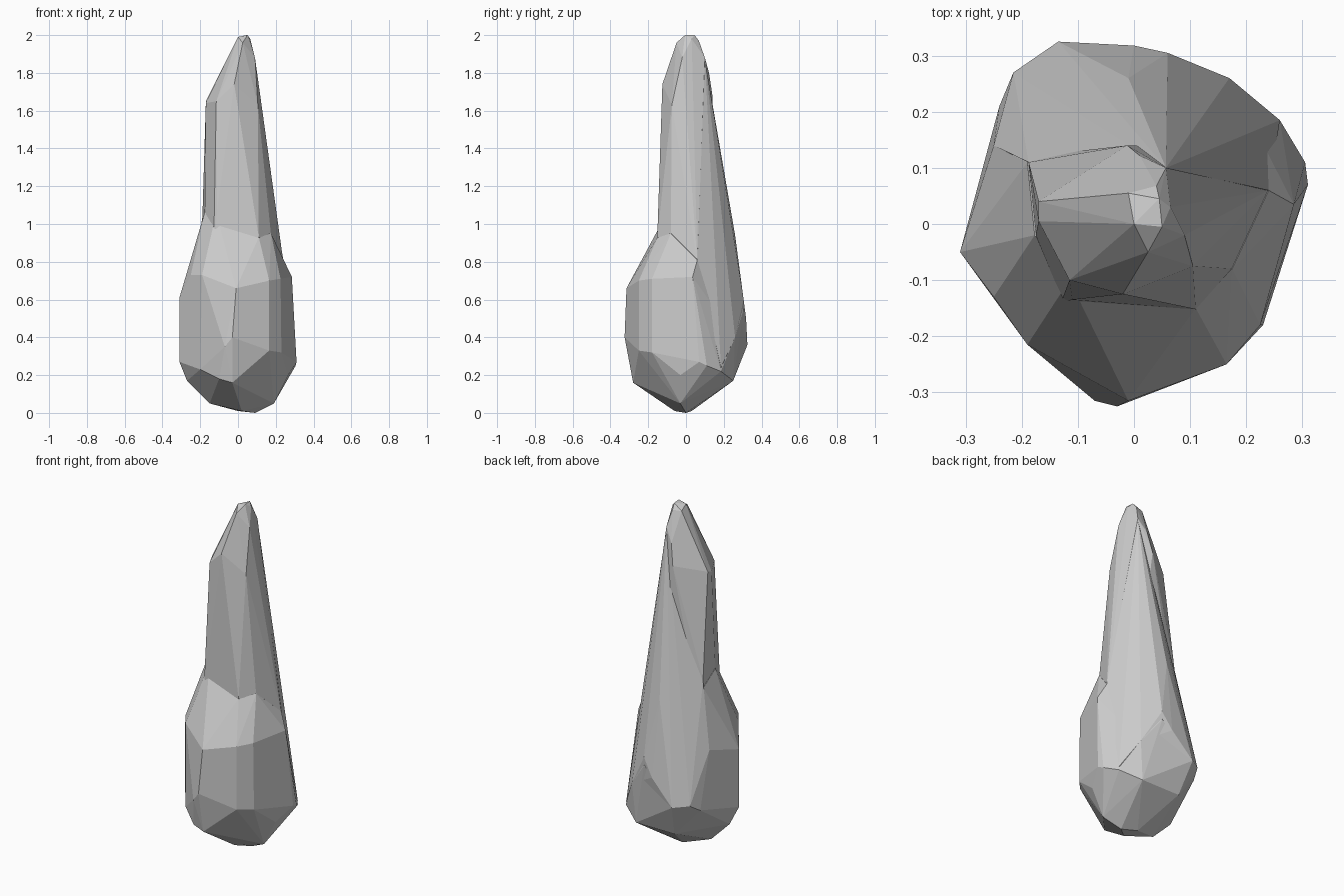
import bpy, bmesh


def chipped_block(name, points):
    """Faceted convex block wrapped around a few corner points."""
    bm = bmesh.new()
    for p in points:
        bm.verts.new(p)
    bmesh.ops.convex_hull(bm, input=bm.verts[:])
    loose = [v for v in bm.verts if not v.link_faces]
    bmesh.ops.delete(bm, geom=loose, context='VERTS')
    # merge nearly flat neighbours into larger chipped facets
    bmesh.ops.dissolve_limit(bm, angle_limit=0.06, verts=bm.verts[:], edges=bm.edges[:])
    bmesh.ops.recalc_face_normals(bm, faces=bm.faces[:])
    me = bpy.data.meshes.new(name)
    bm.to_mesh(me)
    bm.free()
    ob = bpy.data.objects.new(name, me)
    bpy.context.collection.objects.link(ob)
    return ob


# Wide rounded base of the rock
body = chipped_block("rock_spire", [
    # underside
    (.09, 0, 0), (.02, -.06, .01), (0, .03, .01), (-.15, -.02, .05), (.19, -.03, .05),
    # lower chamfer
    (-.27, -.02, .17), (-.1, -.27, .18), (-.03, -.28, .16), (-.1, .25, .17),
    (.15, .25, .17), (-.2, -.2, .23), (.265, -.03, .2),
    # widest girth
    (-.31, -.05, .27), (-.31, -.05, .61), (-.07, -.315, .35), (-.03, -.325, .4),
    (.165, -.25, .33), (.23, -.18, .32), (.31, .07, .27), (.305, .11, .25),
    (.26, .185, .22), (-.135, .325, .36), (-.24, .21, .33),
    # shoulder
    (-.25, -.13, .73), (-.19, -.215, .73), (-.01, -.315, .66), (.165, -.25, .7),
    (.225, -.18, .71), (.285, .035, .72), (.17, .26, .4), (.06, .305, .55),
    (-.215, .27, .37), (-.25, .14, .66),
    # collar where the shaft starts
    (-.17, -.15, .87), (.11, -.15, .93), (.175, -.08, .95), (.24, .06, .81),
    (-.19, .11, 1.0), (-.115, -.1, 1.06), (-.177, -.02, 1.06), (-.205, -.13, .81),
])

# Tall tapering shaft
shaft = chipped_block("shaft", [
    # tip
    (0, 0, 1.99), (.05, -.005, 2), (.045, .045, 2), (-.01, .055, 1.97),
    (.025, -.05, 1.96), (.04, .068, 1.97), (.065, .03, 1.98),
    # upper bevels
    (-.02, -.125, 1.74), (.105, -.075, 1.63), (.09, -.02, 1.88), (.057, .1, 1.88),
    (-.115, -.1, 1.65), (-.17, .005, 1.64), (-.17, .04, 1.65),
    (.01, .122, 1.8), (-.012, .14, 1.68),
    # foot of the shaft
    (-.175, -.02, 1.1), (-.11, -.135, 1.08), (-.188, .11, 1.05), (.11, -.152, .93),
    (-.13, -.14, .8), (.175, -.08, .94), (.24, .06, .8), (.1, .14, .8),
    (-.19, .12, .8),
])

# Flared buttress along the back
buttress = chipped_block("buttress", [
    (.057, .1, 1.87), (.24, .06, .81), (-.015, .15, 1.38), (-.03, .15, 1.3),
    (-.177, .15, .92), (-.188, .11, 1.04), (-.01, .26, .94), (.06, .305, .6),
    (0, .318, .5), (-.135, .325, .36), (-.215, .27, .37), (-.25, .14, .66),
    (.17, .26, .4), (.26, .185, .24), (0, 0, .5),
])

# Fuse the blocks into one rock
bpy.context.view_layer.objects.active = body
for part in (shaft, buttress):
    mod = body.modifiers.new("fuse", 'BOOLEAN')
    mod.operation = 'UNION'
    mod.solver = 'EXACT'
    mod.object = part
    bpy.ops.object.modifier_apply(modifier=mod.name)
    bpy.data.objects.remove(part)
